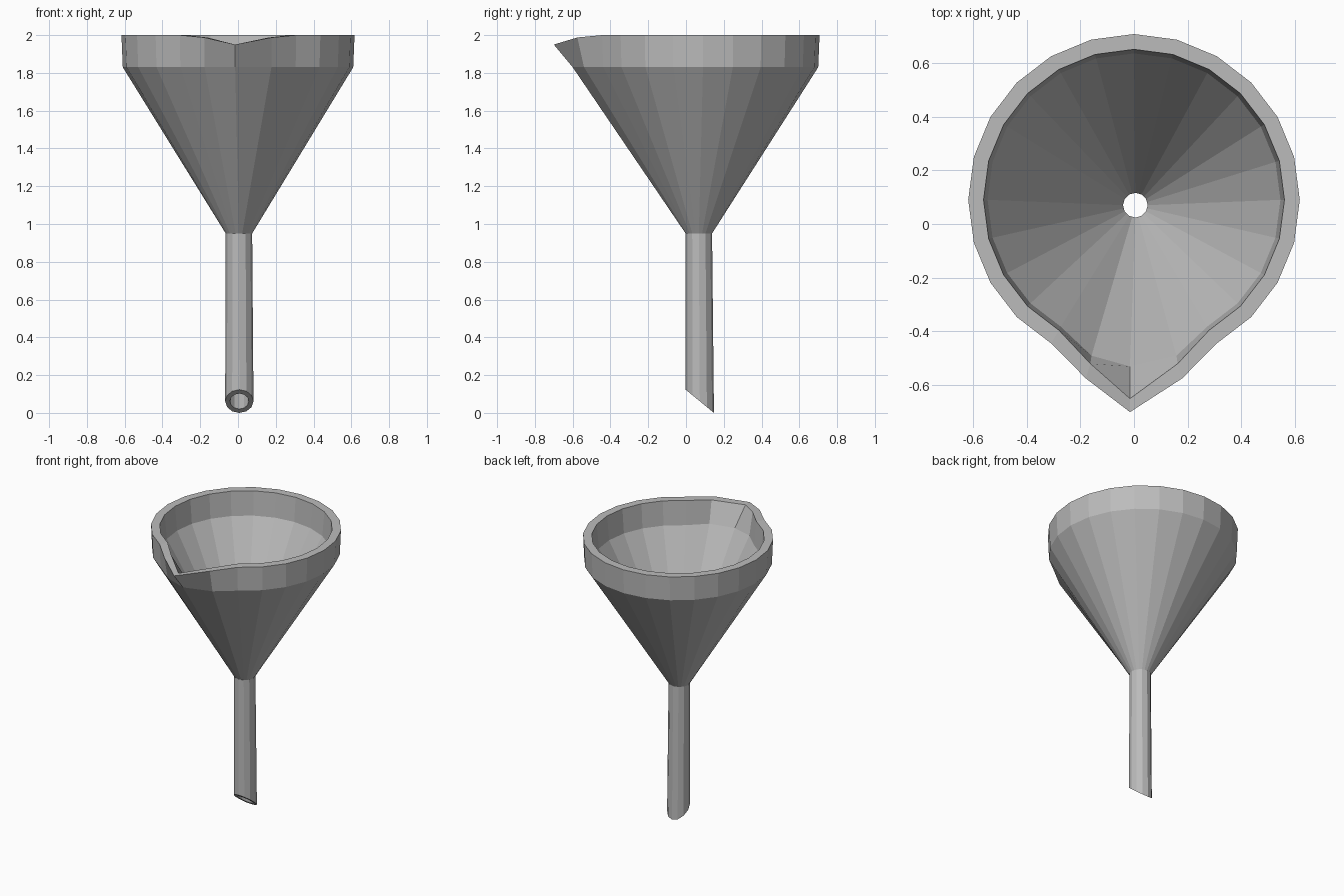
import bpy, bmesh
from math import sin, cos, tau

cube = bpy.data.objects.get("Cube")
if cube:
    bpy.data.objects.remove(cube)

SIDES = 24
FRONT = 18  # index of the pouring lip on each ring

grey = bpy.data.materials.new("grey_plastic")
grey.use_nodes = True
grey.diffuse_color = (0.5, 0.5, 0.5, 1)
bsdf = grey.node_tree.nodes["Principled BSDF"]
bsdf.inputs["Base Color"].default_value = grey.diffuse_color


def bowl_ring(radius, z, lip, side, drop=0.0):
    """Round ring whose front is pulled out into a pouring lip."""
    ring = []
    for i in range(SIDES):
        a = tau * i / SIDES
        x, y, h = radius * cos(a), 0.09 + radius * sin(a), z
        if i == FRONT:
            x, y, h = -0.015, lip, z - drop
        elif abs(i - FRONT) == 1:
            x, y, h = x * 1.12, side, z - drop * 0.25
        ring.append((x, y, h))
    return ring


def stem_ring(radius, cx, cy, z=None):
    """Twelve-sided tube ring; with no height it follows the slanted tip."""
    ring = []
    for i in range(SIDES):
        a = tau * i / SIDES
        r = radius * (cos(tau / SIDES) if i % 2 else 1)
        x, y = cx + r * cos(a), cy + r * sin(a)
        ring.append((x, y, 0.82 * (0.148 - y) if z is None else z))
    return ring


# Closed wall: outside from tip to rim, then inside from rim back to tip
rings = [
    stem_ring(0.075, 0.007, 0.073),
    stem_ring(0.07, 0.005, 0.068, 0.95),
    bowl_ring(0.61, 1.83, -0.6, -0.54),
    bowl_ring(0.617, 2.0, -0.7, -0.575, 0.05),
    bowl_ring(0.56, 2.0, -0.65, -0.52, 0.05),
    bowl_ring(0.545, 1.83, -0.53, -0.49),
    stem_ring(0.046, 0.005, 0.07, 0.97),
    stem_ring(0.05, 0.007, 0.073),
]

bm = bmesh.new()
loops = [[bm.verts.new(p) for p in ring] for ring in rings]
for low, high in zip(loops, loops[1:] + loops[:1]):
    for i in range(SIDES):
        j = (i + 1) % SIDES
        bm.faces.new((low[i], low[j], high[j], high[i]))
bmesh.ops.recalc_face_normals(bm, faces=bm.faces)

mesh = bpy.data.meshes.new("funnel")
bm.to_mesh(mesh)
bm.free()
mesh.materials.append(grey)
bpy.context.collection.objects.link(bpy.data.objects.new("funnel", mesh))
